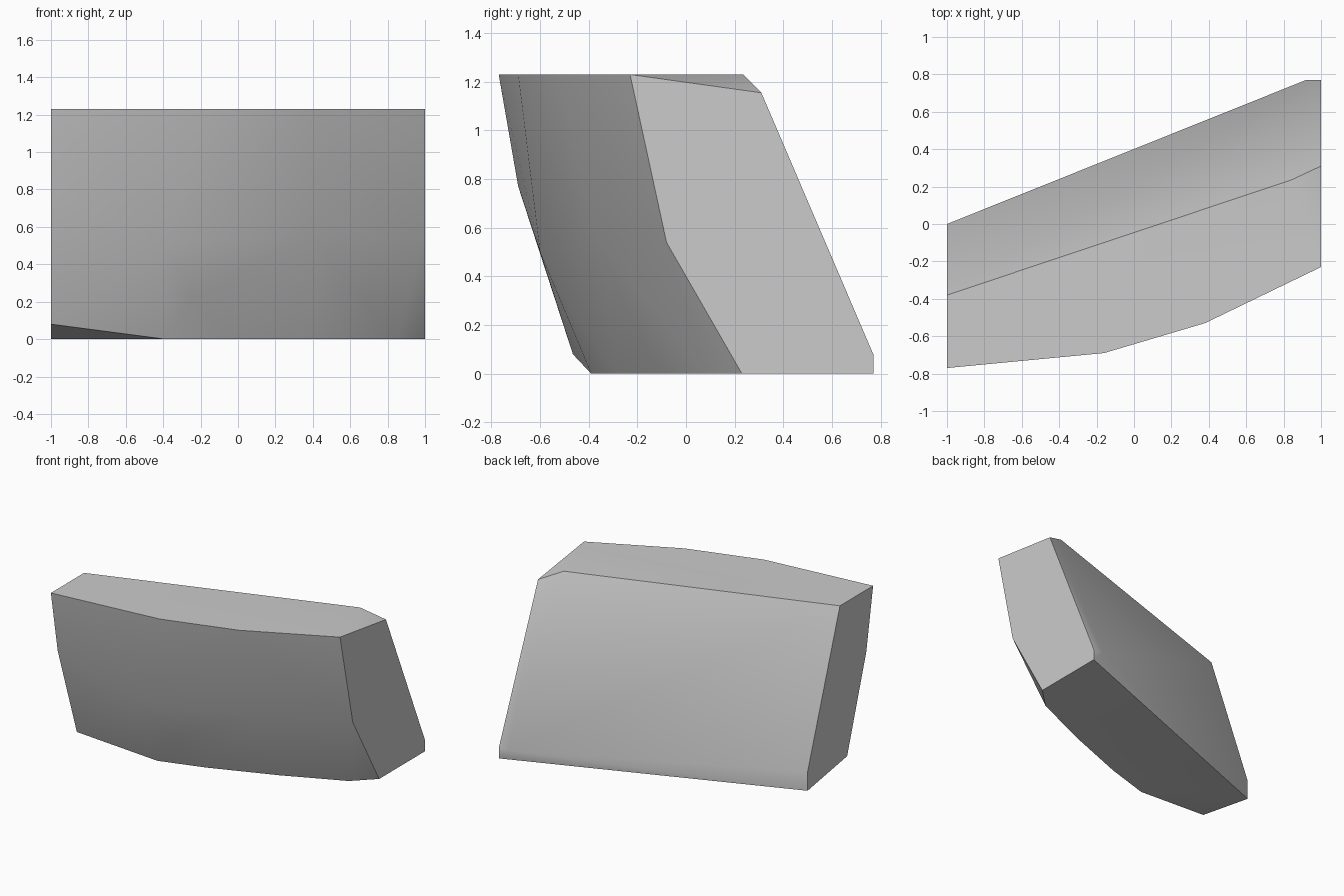
import bpy
import bmesh

cube = bpy.data.objects.get("Cube")
if cube:
    bpy.data.objects.remove(cube, do_unlink=True)

TOP = 1.23

# Plain grey stone
stone = bpy.data.materials.new("grey_stone")
stone.use_nodes = True
colour = (0.6, 0.6, 0.6, 1)
stone.diffuse_color = colour
stone.node_tree.nodes["Principled BSDF"].inputs["Base Color"].default_value = colour

# Flat top and flat underside outlines (x, y)
top_outline = [(-1, -0.77), (-0.16, -0.69), (0.38, -0.53), (1, -0.23),
               (0.84, 0.235), (-1, -0.38)]
base_outline = [(-1, 0), (-0.39, -0.39), (-0.06, -0.29), (0.41, -0.11),
                (0.85, 0.085), (1, 0.23), (1, 0.77)]

# Bulging front corners, then chamfered back corners
front_bulge = [(-1, -0.69, 0.77), (-1, -0.465, 0.08), (-0.4, -0.6, 0.5),
               (-0.25, -0.45, 0.22), (0.4, -0.365, 0.55), (1, -0.08, 0.54)]
back_chamfer = [(1, 0.31, 1.155), (1, 0.77, 0.08), (0.92, 0.77, 0.08), (-1, 0, 0.14)]

# Wrap all corners in one convex block
bm = bmesh.new()
corners = [(x, y, TOP) for x, y in top_outline]
corners += [(x, y, 0) for x, y in base_outline]
corners += front_bulge + back_chamfer
for corner in corners:
    bm.verts.new(corner)
hull = bmesh.ops.convex_hull(bm, input=bm.verts)
loose = {g for g in hull["geom_interior"] + hull["geom_unused"]
         if isinstance(g, bmesh.types.BMVert)}
bmesh.ops.delete(bm, geom=list(loose), context="VERTS")
bmesh.ops.dissolve_limit(bm, angle_limit=0.01, verts=bm.verts, edges=bm.edges)
bmesh.ops.recalc_face_normals(bm, faces=bm.faces)

mesh = bpy.data.meshes.new("stone_block")
bm.to_mesh(mesh)
bm.free()
mesh.materials.append(stone)
block = bpy.data.objects.new("stone_block", mesh)
bpy.context.collection.objects.link(block)

# Soft shading with crisp main edges
bpy.ops.object.select_all(action="DESELECT")
block.select_set(True)
bpy.context.view_layer.objects.active = block
bpy.ops.object.shade_smooth_by_angle(angle=0.55)
